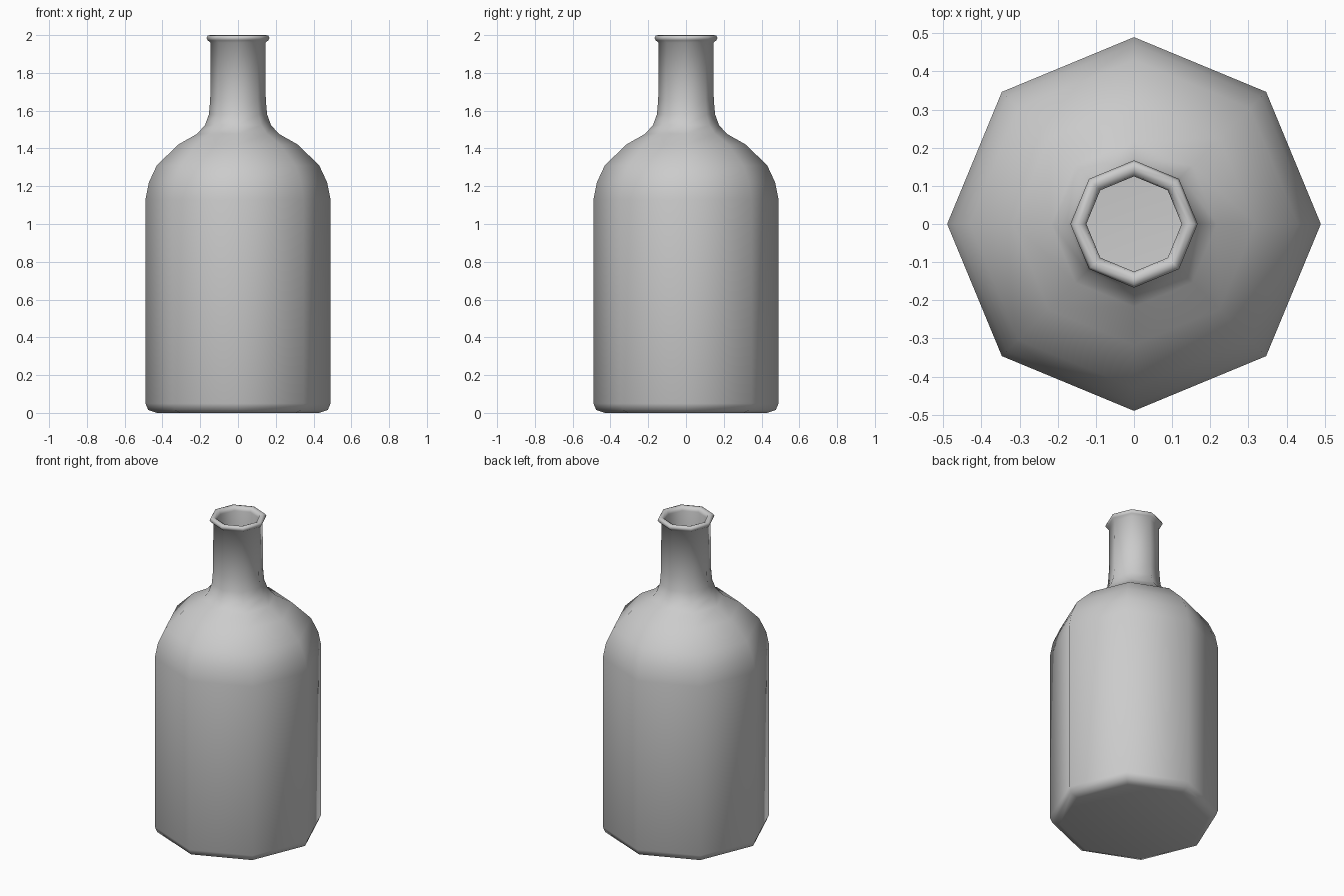
import bpy, bmesh, math

if "Cube" in bpy.data.objects:
    bpy.data.objects.remove(bpy.data.objects["Cube"])

SIDES = 8

# Outer profile from the base centre up to the lip (radius, height)
outer = [(0.43, 0.0), (0.475, 0.015), (0.49, 0.05), (0.49, 1.13),
         (0.472, 1.22), (0.43, 1.31), (0.317, 1.42), (0.217, 1.477),
         (0.175, 1.523), (0.154, 1.58), (0.147, 1.66), (0.145, 1.96)]
lip = [(0.16, 1.972), (0.167, 1.985), (0.16, 1.998), (0.145, 2.0), (0.13, 1.993)]
# Inner wall from the mouth down to the inside floor
inner = [(0.125, 1.975), (0.125, 1.66), (0.133, 1.575), (0.157, 1.51),
         (0.205, 1.46), (0.305, 1.402), (0.413, 1.298), (0.452, 1.215),
         (0.47, 1.13), (0.47, 0.055), (0.458, 0.03), (0.42, 0.02)]


def lathe(name, profile):
    """Spin a profile around z and close both ends with flat caps."""
    bm = bmesh.new()
    rings = []
    for r, z in profile:
        rings.append([bm.verts.new((r * math.cos(2 * math.pi * i / SIDES),
                                    r * math.sin(2 * math.pi * i / SIDES), z))
                      for i in range(SIDES)])
    for a, b in zip(rings, rings[1:]):
        for i in range(SIDES):
            j = (i + 1) % SIDES
            bm.faces.new((a[i], a[j], b[j], b[i]))
    bm.faces.new(rings[0][::-1])
    bm.faces.new(rings[-1])
    for f in bm.faces:
        f.smooth = True
    bmesh.ops.recalc_face_normals(bm, faces=bm.faces)
    mesh = bpy.data.meshes.new(name)
    bm.to_mesh(mesh)
    bm.free()
    obj = bpy.data.objects.new(name, mesh)
    bpy.context.collection.objects.link(obj)
    return obj


# Hollow bottle: body, shoulder, neck, lip and inside in one shell
lathe("bottle", outer + lip + inner)
